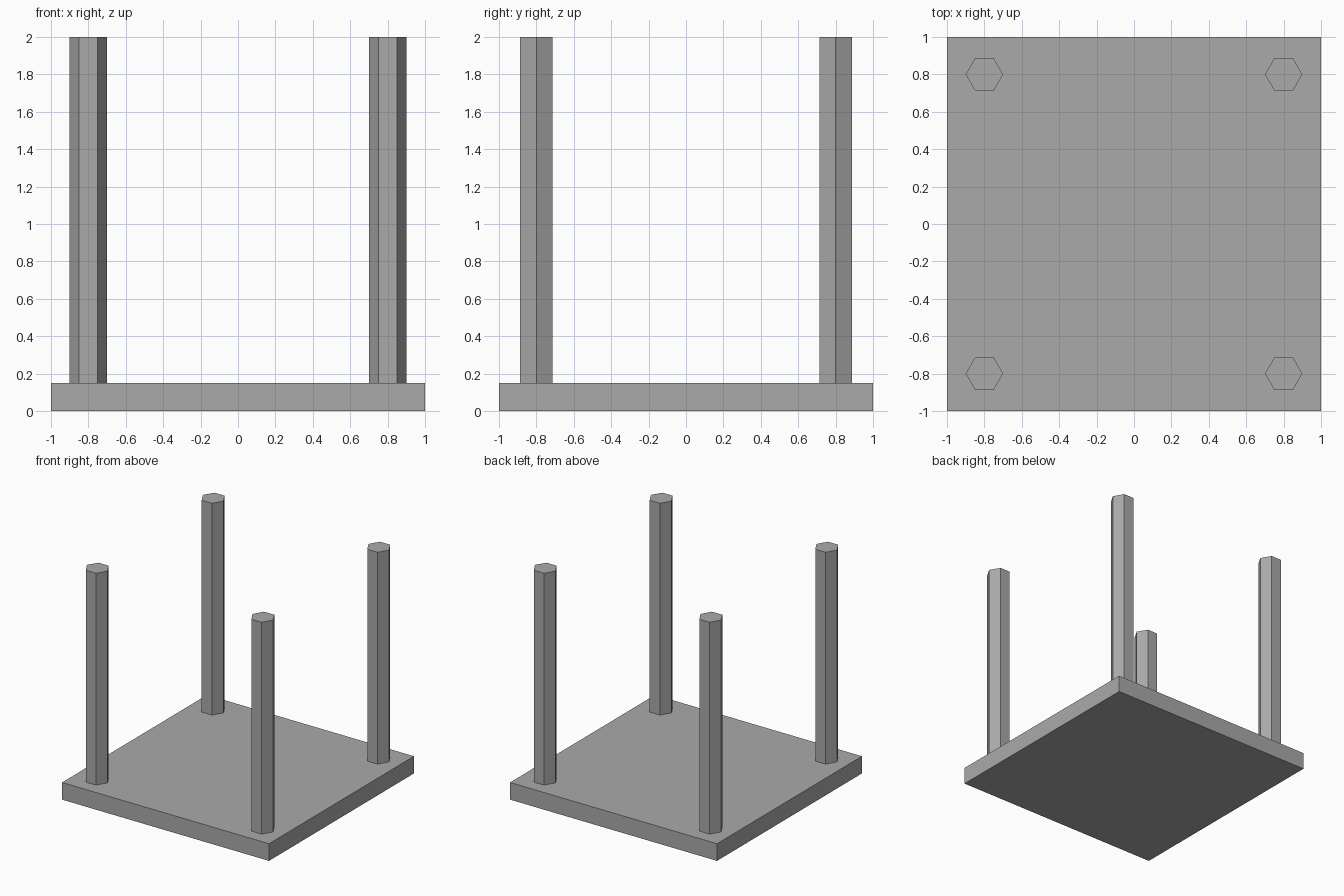
import bpy
from math import radians

cube = bpy.data.objects.get("Cube")
if cube:
    bpy.data.objects.remove(cube, do_unlink=True)

BASE_HEIGHT = 0.15
TOTAL_HEIGHT = 2.0
POST_RADIUS = 0.1
POST_OFFSET = 0.8

# Single plain grey for every part
grey = bpy.data.materials.new("plain grey")
grey.use_nodes = True
colour = (0.4, 0.4, 0.4, 1)
grey.diffuse_color = colour
grey.node_tree.nodes["Principled BSDF"].inputs["Base Color"].default_value = colour


def finish(name):
    obj = bpy.context.object
    obj.name = name
    obj.data.name = name
    obj.data.materials.append(grey)
    bpy.ops.object.transform_apply(location=False, rotation=True, scale=True)


# Square base slab
bpy.ops.mesh.primitive_cube_add(size=2, location=(0, 0, BASE_HEIGHT / 2))
bpy.context.object.scale.z = BASE_HEIGHT / 2
finish("base_slab")

# Four hexagonal posts, corners pointing left and right
for side, x in (("left", POST_OFFSET), ("right", -POST_OFFSET)):
    for end, y in (("front", -POST_OFFSET), ("back", POST_OFFSET)):
        bpy.ops.mesh.primitive_cylinder_add(
            vertices=6, radius=POST_RADIUS, depth=TOTAL_HEIGHT - BASE_HEIGHT,
            location=(x, y, (TOTAL_HEIGHT + BASE_HEIGHT) / 2),
            rotation=(0, 0, radians(90)))
        finish(f"{end}_{side}_post")
